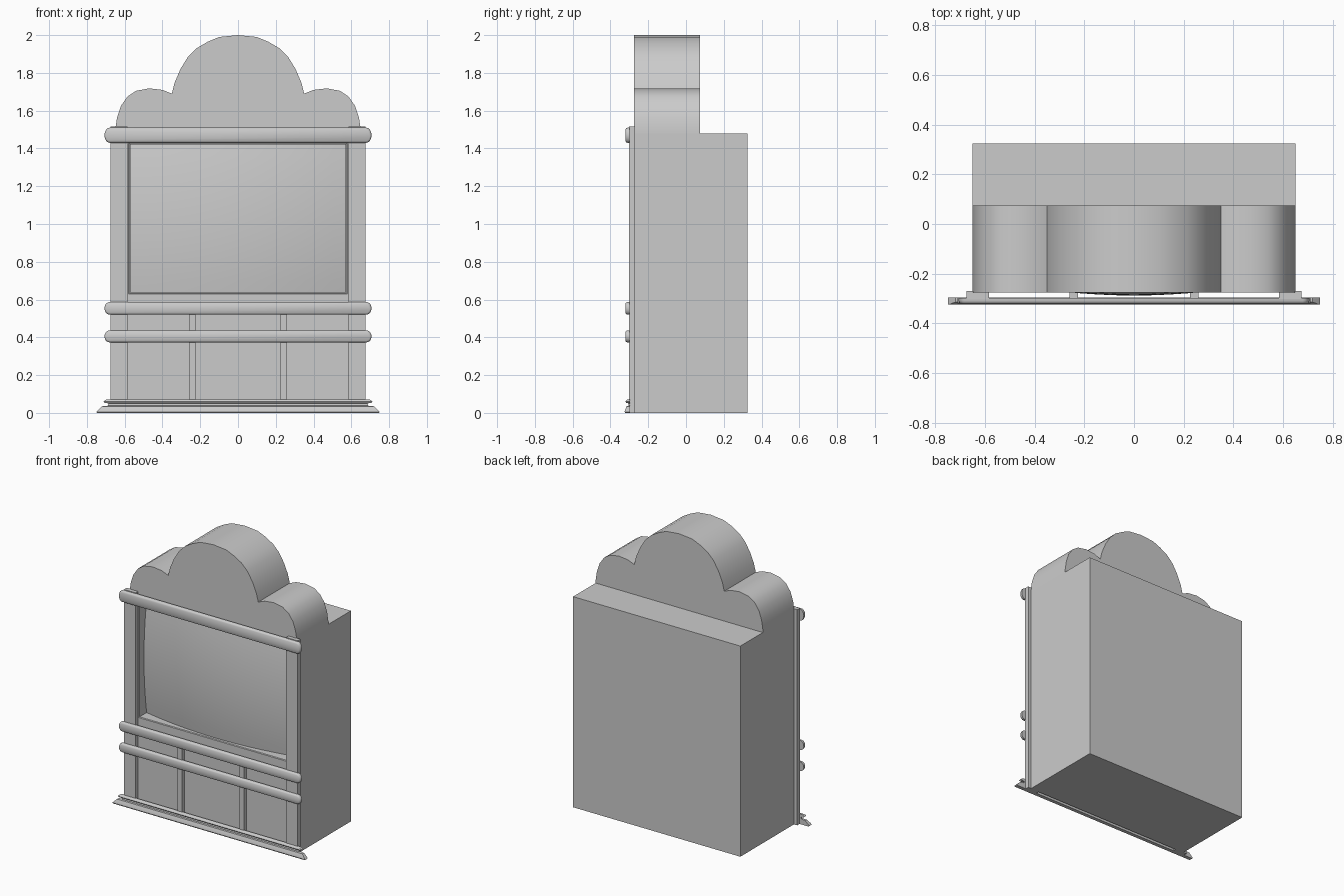
import bpy, bmesh, math

cube = bpy.data.objects.get("Cube")
if cube:
    bpy.data.objects.remove(cube, do_unlink=True)

grey = bpy.data.materials.new("plain grey")
grey.use_nodes = True
COLOUR = (0.6, 0.6, 0.6, 1)
grey.diffuse_color = COLOUR
grey.node_tree.nodes["Principled BSDF"].inputs["Base Color"].default_value = COLOUR

FRONT = -0.275   # front plane of the cabinet
BACK = 0.325


def finish(name, bm, smooth=None):
    bmesh.ops.recalc_face_normals(bm, faces=bm.faces)
    mesh = bpy.data.meshes.new(name)
    bm.to_mesh(mesh)
    bm.free()
    mesh.materials.append(grey)
    obj = bpy.data.objects.new(name, mesh)
    bpy.context.collection.objects.link(obj)
    if smooth:
        bpy.ops.object.select_all(action="DESELECT")
        obj.select_set(True)
        bpy.context.view_layer.objects.active = obj
        bpy.ops.object.shade_smooth_by_angle(angle=math.radians(smooth))
    return obj


def box_mesh(x0, x1, y0, y1, z0, z1):
    bm = bmesh.new()
    bmesh.ops.create_cube(bm, size=1)
    for v in bm.verts:
        v.co = (x1 if v.co.x > 0 else x0, y1 if v.co.y > 0 else y0, z1 if v.co.z > 0 else z0)
    return bm


def loft(name, rings, smooth=None):
    """Skin a stack of closed rings and cap both ends."""
    bm = bmesh.new()
    loops = [[bm.verts.new(p) for p in ring] for ring in rings]
    n = len(loops[0])
    for a, b in zip(loops, loops[1:]):
        for i in range(n):
            j = (i + 1) % n
            bm.faces.new((a[i], a[j], b[j], b[i]))
    bm.faces.new(loops[0])
    bm.faces.new(loops[-1])
    return finish(name, bm, smooth)


# Cabinet with a recessed opening in its front
HALF, LOW, HIGH = 0.58, 0.63, 1.43
bm = box_mesh(-0.65, 0.65, FRONT, BACK, 0, 1.48)
bm.faces.ensure_lookup_table()
panel = min(bm.faces, key=lambda f: f.calc_center_median().y)
bmesh.ops.inset_region(bm, faces=[panel], thickness=0.05)
for v in panel.verts:
    v.co.x = math.copysign(HALF, v.co.x)
    v.co.z = HIGH if v.co.z > 0.74 else LOW
bmesh.ops.inset_region(bm, faces=[panel], thickness=0.007, depth=-0.004)
bmesh.ops.inset_region(bm, faces=[panel], thickness=0, depth=-0.09)
for v in panel.verts:
    v.co.y = FRONT + 0.09
finish("cabinet", bm)

# Bulging screen inside the opening
bm = bmesh.new()
bmesh.ops.create_grid(bm, x_segments=16, y_segments=12, size=1)
mid, tall = (LOW + HIGH) / 2, (HIGH - LOW) / 2 - 0.007
for v in bm.verts:
    x, z = v.co.x * (HALF - 0.007), v.co.y * tall
    v.co = (x, -0.288 + 0.19 * (x * x + z * z), mid + z)
bmesh.ops.reverse_faces(bm, faces=bm.faces)
screen = finish("screen", bm, 40)
if screen.data.polygons[0].normal.y > 0:
    screen.data.flip_normals()

# Three-lobed crown
half = [(0.10, 1.99), (0.16, 1.965), (0.22, 1.93), (0.265, 1.885), (0.305, 1.82),
        (0.335, 1.75), (0.35, 1.69), (0.40, 1.71), (0.47, 1.718), (0.54, 1.705),
        (0.585, 1.675), (0.62, 1.625), (0.64, 1.565), (0.65, 1.50), (0.65, 1.47)]
outline = [(-x, z) for x, z in reversed(half)] + [(0, 2.0)] + half
loft("crown", [[(x, y, z) for x, z in outline] for y in (FRONT, 0.075)], 35)

# Corner posts and slim dividers
for side, label in ((1, "left"), (-1, "right")):
    for part, inner, outer, low, high in (("post", 0.585, 0.675, 0, 1.515),
                                          ("divider", 0.225, 0.26, 0.06, 0.53)):
        x0, x1 = sorted((side * inner, side * outer))
        finish(f"{label}_{part}", box_mesh(x0, x1, -0.302, FRONT + 0.005, low, high))


# Horizontal rails with rounded ends and a softened face
def rail(name, low, high):
    mid, h = (low + high) / 2, (high - low) / 2
    rings = []
    for y, inset in ((-0.298, 0), (-0.31, 0), (-0.317, 0.003), (-0.321, 0.009)):
        ring = []
        for side in (1, -1):
            for i in range(9):
                a = math.radians(-90 + 180 * i / 8)
                ring.append((side * (0.68 + (0.027 - inset) * math.cos(a)), y,
                             mid + side * (h - inset) * math.sin(a)))
        rings.append(ring)
    loft(name, rings, 50)


rail("top_rail", 1.43, 1.51)
rail("middle_rail", 0.52, 0.587)
rail("lower_rail", 0.373, 0.437)

# Stepped base moulding: half width, front y, height
profile = [(0.745, -0.322, 0), (0.75, -0.325, 0.006), (0.742, -0.323, 0.014),
           (0.73, -0.318, 0.026), (0.72, -0.315, 0.035), (0.69, -0.305, 0.038),
           (0.685, -0.304, 0.05), (0.705, -0.316, 0.053), (0.712, -0.32, 0.06),
           (0.705, -0.316, 0.067), (0.695, -0.31, 0.071)]
loft("base_moulding", [[(-w, y, z), (w, y, z), (w, -0.296, z), (-w, -0.296, z)]
                       for w, y, z in profile], 35)
